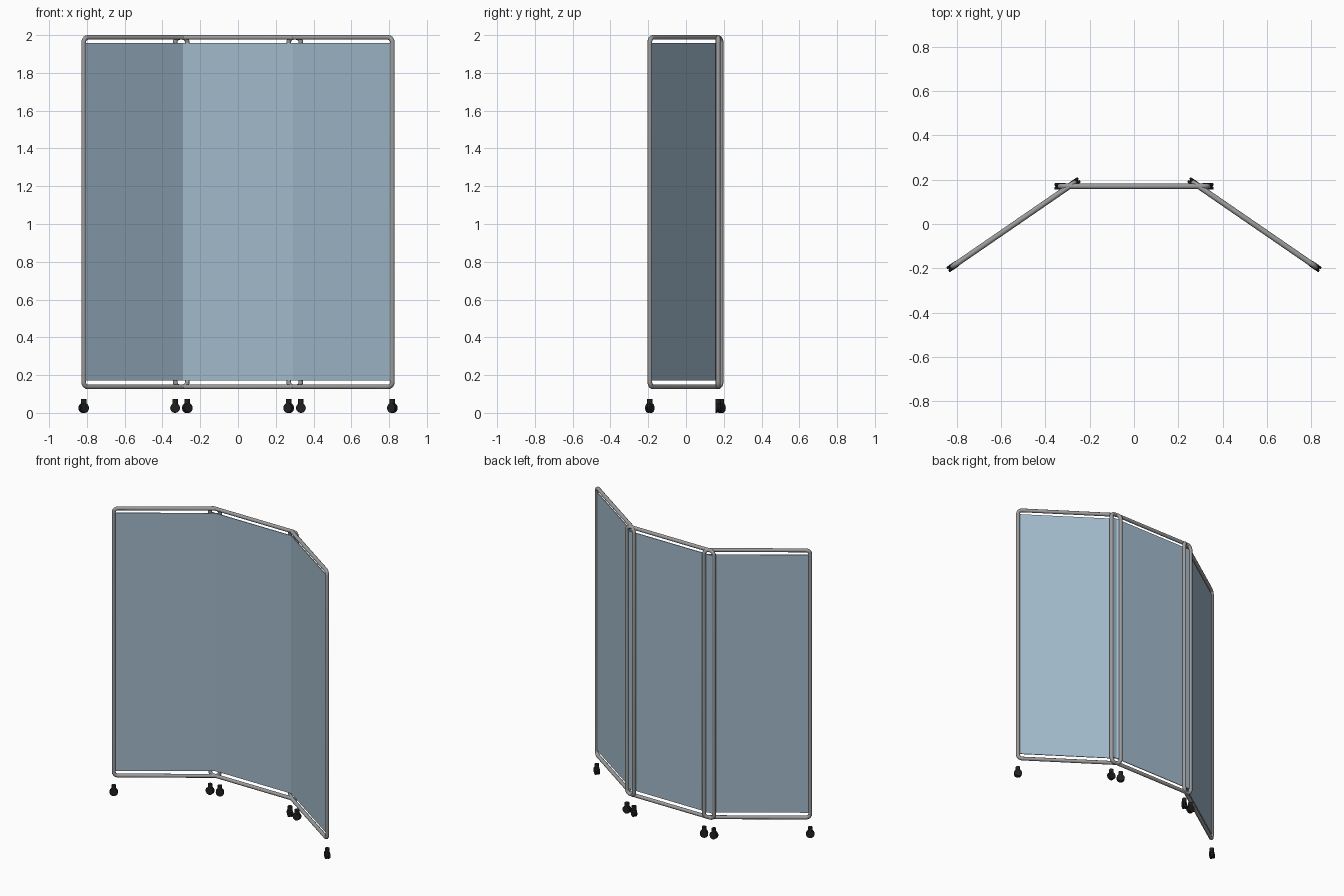
import bpy
import math
from mathutils import Matrix, Vector

cube = bpy.data.objects.get("Cube")
if cube:
    bpy.data.objects.remove(cube, do_unlink=True)

HALF = 0.333            # post centre to panel centre
LOW, HIGH = 0.138, 1.9875
TUBE = 0.0125
BEND = 0.027            # corner radius of the tube


def material(name, rgb):
    m = bpy.data.materials.new(name)
    m.use_nodes = True
    m.diffuse_color = (*rgb, 1)
    m.node_tree.nodes["Principled BSDF"].inputs["Base Color"].default_value = (*rgb, 1)
    return m


metal = material("grey metal", (0.33, 0.33, 0.33))
fabric = material("blue grey fabric", (0.36, 0.49, 0.60))
rubber = material("black rubber", (0.015, 0.015, 0.015))


def finish(obj, name, mat, place, smooth=True):
    obj.name = name
    obj.data.materials.clear()
    obj.data.materials.append(mat)
    obj.matrix_world = place @ obj.matrix_world
    if smooth:
        bpy.ops.object.shade_smooth_by_angle(angle=math.radians(40))
    return obj


def cylinder(name, radius, depth, loc, mat, place, axis_y=False, bevel=0):
    rot = (math.pi / 2, 0, 0) if axis_y else (0, 0, 0)
    bpy.ops.mesh.primitive_cylinder_add(vertices=24, radius=radius, depth=depth,
                                        location=loc, rotation=rot)
    obj = bpy.context.object
    bpy.context.view_layer.update()
    if bevel:
        mod = obj.modifiers.new("soft edge", "BEVEL")
        mod.width, mod.segments = bevel, 2
    return finish(obj, name, mat, place)


def frame(name, place):
    # Closed tube with rounded corners
    curve = bpy.data.curves.new(name, "CURVE")
    curve.dimensions = "3D"
    curve.bevel_depth = TUBE
    curve.bevel_resolution = 3
    corners = [(1, HIGH - BEND, 0), (-1, HIGH - BEND, 90),
               (-1, LOW + BEND, 180), (1, LOW + BEND, 270)]
    points = []
    for side, z, start in corners:
        for step in range(6):
            a = math.radians(start + step * 18)
            points.append(Vector((side * (HALF - BEND) + BEND * math.cos(a), 0,
                                  z + BEND * math.sin(a))))
    spline = curve.splines.new("POLY")
    spline.points.add(len(points) - 1)
    for p, co in zip(spline.points, points):
        p.co = (*co, 1)
    spline.use_cyclic_u = True
    obj = bpy.data.objects.new(name, curve)
    bpy.context.collection.objects.link(obj)
    bpy.ops.object.select_all(action="DESELECT")
    obj.select_set(True)
    bpy.context.view_layer.objects.active = obj
    bpy.ops.object.convert(target="MESH")
    finish(bpy.context.object, name, metal, place)


def panel(name, place):
    # Thin fabric sheet, with gaps above and below
    bpy.ops.mesh.primitive_cube_add(size=1, location=(0, 0, (0.172 + 1.957) / 2))
    obj = bpy.context.object
    obj.scale = (2 * (HALF - TUBE) + 0.004, 0.005, 1.957 - 0.172)
    bpy.ops.object.transform_apply(location=False, rotation=False, scale=True)
    bpy.context.view_layer.update()
    finish(obj, name, fabric, place, smooth=False)


def caster(name, x, place):
    # Twin wheels, hub between them and a short stem
    for y, tag in ((-0.008, "front"), (0.008, "back")):
        cylinder(f"{name}_{tag}_wheel", 0.026, 0.012, (x, y, 0.026), rubber, place, True, 0.003)
    cylinder(f"{name}_hub", 0.02, 0.008, (x, 0, 0.03), rubber, place, True)
    cylinder(f"{name}_stem", 0.0145, 0.034, (x, 0, 0.056), rubber, place)


# Three identical screens: one straight, two folded forward
screens = {
    "middle": ((0, 0.17), 0),
    "left": ((0.543, -0.003), -34.5),
    "right": ((-0.543, -0.003), 34.5),
}
for side, ((x, y), angle) in screens.items():
    place = Matrix.Translation((x, y, 0)) @ Matrix.Rotation(math.radians(angle), 4, "Z")
    frame(f"{side}_frame", place)
    panel(f"{side}_fabric_panel", place)
    for s, end in ((1, "left"), (-1, "right")):
        caster(f"{side}_screen_{end}_caster", s * HALF, place)
